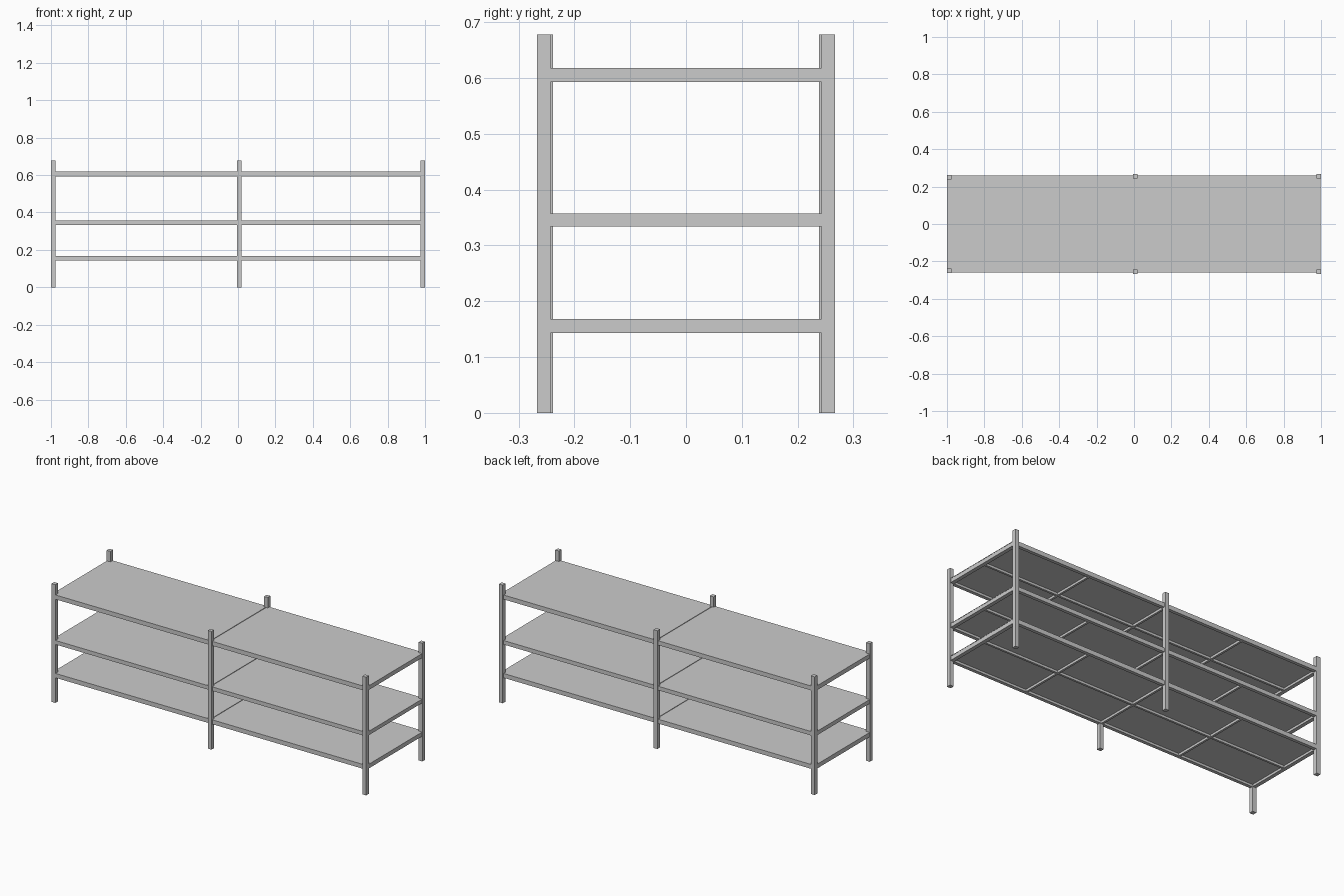
import bpy

if "Cube" in bpy.data.objects:
    bpy.data.objects.remove(bpy.data.objects["Cube"])

POST = 0.024
MID_X = 0.007
LEFT_X, RIGHT_X = -0.988, 0.986


def box(name, x0, x1, y0, y1, z0, z1):
    bpy.ops.mesh.primitive_cube_add(size=1, location=((x0 + x1) / 2, (y0 + y1) / 2, (z0 + z1) / 2))
    o = bpy.context.object
    o.name = name
    o.scale = (x1 - x0, y1 - y0, z1 - z0)
    bpy.ops.object.transform_apply(location=False, rotation=False, scale=True)
    return o


# Six square posts; the left pair sits slightly closer together
for label, x, y in (("left", LEFT_X, 0.250), ("middle", MID_X, 0.255), ("right", RIGHT_X + 0.002, 0.255)):
    for side, s in (("front", -1), ("back", 1)):
        box(f"{side}_{label}_post", x - POST / 2, x + POST / 2,
            s * y - POST / 2, s * y + POST / 2, 0, 0.678)

# Three shelves: tube frame with thin boards on top
for level, z0, z1 in (("bottom", 0.143, 0.168), ("middle", 0.334, 0.357), ("top", 0.593, 0.618)):
    top = z1 - 0.003
    # long rails
    for side, s in (("front", -1), ("back", 1)):
        ya, yb = sorted((s * 0.240, s * 0.259))
        box(f"{level}_{side}_rail", -0.999, 0.998, ya, yb, z0, top)
    # end rails and centre cross rail
    for label, x in (("left", LEFT_X), ("middle", MID_X), ("right", RIGHT_X)):
        w = 0.006 if label == "middle" else 0.011
        box(f"{level}_{label}_cross_rail", x - w, x + w, -0.245, 0.245, z0, top)
    # slim supports under each board
    box(f"{level}_centre_support", -0.98, 0.98, -0.006, 0.006, z0, z0 + 0.013)
    for label, x in (("left", -0.5), ("right", 0.5)):
        box(f"{level}_{label}_support", x - 0.006, x + 0.006, -0.245, 0.245, z0, z0 + 0.013)
    # boards, one per bay
    under = z0 + 0.013
    for label, xa, xb in (("left", -0.978, MID_X - 0.002), ("right", MID_X + 0.002, 0.978)):
        box(f"{level}_{label}_board", xa, xb, -0.242, 0.242, under, z1 - 0.002)
    # thin covering sheets, flush with the frame edges
    for label, xa, xb in (("left", -0.999, MID_X - 0.002), ("right", MID_X + 0.002, 0.998)):
        box(f"{level}_{label}_sheet", xa, xb, -0.259, 0.259, z1 - 0.003, z1)
